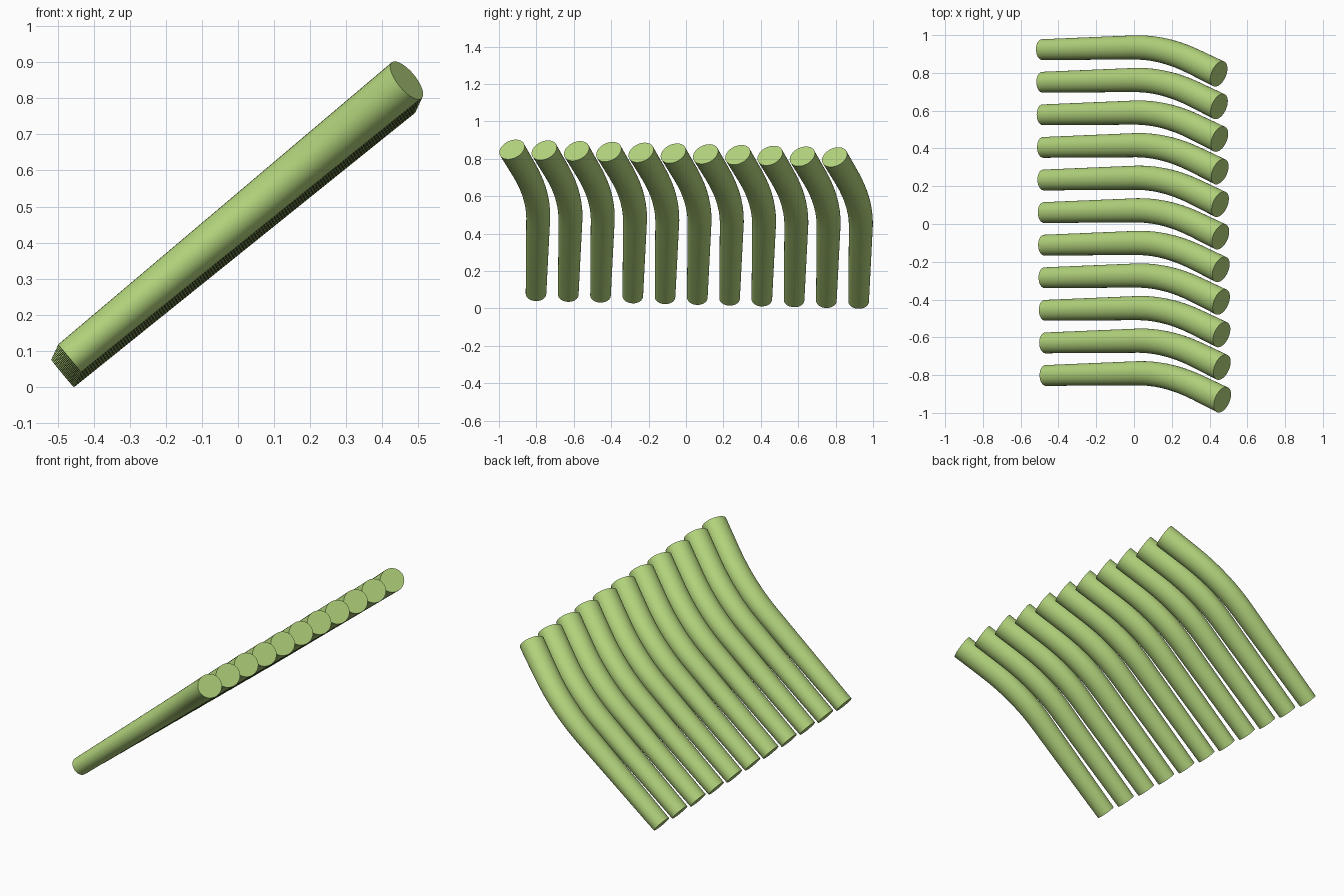
import bpy, bmesh, math
from mathutils import Vector

cube = bpy.data.objects.get("Cube")
if cube:
    bpy.data.objects.remove(cube, do_unlink=True)

# Single matte green
green = bpy.data.materials.new("soft_green")
green.use_nodes = True
colour = (0.445, 0.65, 0.2, 1)
green.diffuse_color = colour
green.node_tree.nodes["Principled BSDF"].inputs["Base Color"].default_value = colour

COUNT, SIDES = 11, 32
STEP = Vector((-0.0019, 0.1725, -0.0041))
START, END = Vector((-0.468, 0, 0.078)), Vector((0.468, 0, 0.85))
AXIS = (END - START).normalized()
LENGTH = (END - START).length
NORMAL = AXIS.cross(Vector((0, -1, 0))).normalized()
BEND = 0.53          # fraction of the length where the bend begins


def sideways(t):
    """Sideways drift of the centre line: straight, then an arc, then straight."""
    if t < BEND:
        return -0.802 + 0.012 * t / BEND
    d = t - BEND
    arc = min(d, 0.33)
    return -0.79 - 0.7 * arc * arc - 0.46 * (d - arc)


def centre(t):
    return START + AXIS * (LENGTH * t) + Vector((0, sideways(t), 0))


# One tapered, bent bar
mesh = bpy.data.meshes.new("bent_bar")
bm = bmesh.new()
stations = [0, 0.25, 0.48] + [BEND + 0.047 * i for i in range(11)]
stations[-1] = 1
rings = []
for t in stations:
    tangent = (centre(t + 0.02) - centre(t - 0.02)).normalized()
    side = NORMAL.cross(tangent).normalized()
    wide, thick = 0.055 + 0.017 * t, 0.05 + 0.015 * t
    rings.append([bm.verts.new(centre(t) + NORMAL * thick * math.cos(a) + side * wide * math.sin(a))
                  for a in (math.tau * k / SIDES for k in range(SIDES))])
for low, high in zip(rings, rings[1:]):
    for k in range(SIDES):
        n = (k + 1) % SIDES
        bm.faces.new((low[k], low[n], high[n], high[k]))
bm.faces.new(rings[0])
bm.faces.new(rings[-1])
bmesh.ops.recalc_face_normals(bm, faces=bm.faces)
bm.to_mesh(mesh)
bm.free()
mesh.materials.append(green)

# Row of identical bars from front to back
for i in range(COUNT):
    bar = bpy.data.objects.new(f"bar_{i + 1}", mesh)
    bar.location = STEP * i
    bpy.context.collection.objects.link(bar)
bpy.ops.object.select_all(action="DESELECT")
bar.select_set(True)
bpy.context.view_layer.objects.active = bar
mesh.shade_smooth()
mesh.set_sharp_from_angle(angle=math.radians(40))
